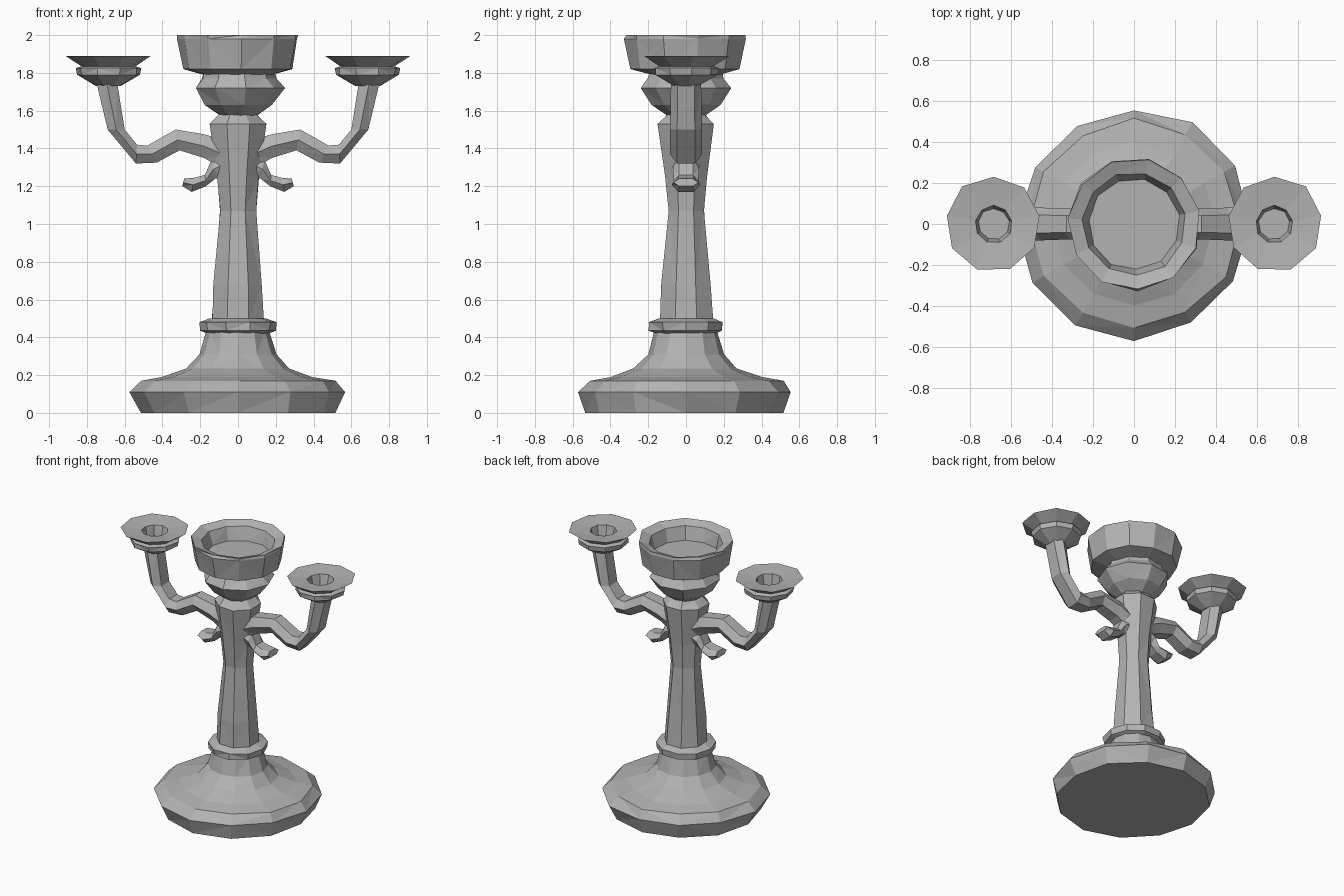
import bpy
import bmesh
import math
import random

random.seed(4)
if "Cube" in bpy.data.objects:
    bpy.data.objects.remove(bpy.data.objects["Cube"], do_unlink=True)

metal = bpy.data.materials.new("grey_metal")
metal.use_nodes = True
grey = (0.45, 0.45, 0.45, 1)
metal.diffuse_color = grey
metal.node_tree.nodes["Principled BSDF"].inputs["Base Color"].default_value = grey


def finish(name, bm):
    """Close the ends, split into flat facets and link the object."""
    bmesh.ops.recalc_face_normals(bm, faces=bm.faces)
    bmesh.ops.triangulate(bm, faces=[f for f in bm.faces if len(f.verts) == 4])
    mesh = bpy.data.meshes.new(name)
    bm.to_mesh(mesh)
    bm.free()
    mesh.materials.append(metal)
    obj = bpy.data.objects.new(name, mesh)
    bpy.context.collection.objects.link(obj)
    return obj


def skin(name, rings):
    """Bridge a sequence of equal point rings and cap both ends."""
    bm = bmesh.new()
    rows = [[bm.verts.new(p) for p in ring] for ring in rings]
    n = len(rows[0])
    for a, b in zip(rows, rows[1:]):
        for i in range(n):
            j = (i + 1) % n
            bm.faces.new((a[i], a[j], b[j], b[i]))
    bm.faces.new(rows[0][::-1])
    bm.faces.new(rows[-1])
    return finish(name, bm)


def lathe(name, profile, sides, rough=0.03, turn=0.0):
    """Turned part with a slightly hand-hewn outline; profile is (radius, z)."""
    rings = []
    for r, z in profile:
        ring = []
        for i in range(sides):
            a = turn + math.tau * i / sides
            rr = r * (1.015 + random.uniform(-rough, rough))
            ring.append((rr * math.cos(a), rr * math.sin(a), z))
        rings.append(ring)
    return skin(name, rings)


def limb(name, sections):
    """Hexagonal bar in the xz plane; each section is (upper, lower, half width)."""
    rings = []
    for (ux, uz), (lx, lz), w in sections:
        mx, mz = (ux + lx) / 2, (uz + lz) / 2
        n = 0.55 * w
        rings.append([(ux, -n, uz), (ux, n, uz), (mx, w, mz),
                      (lx, n, lz), (lx, -n, lz), (mx, -w, mz)])
    return skin(name, rings)


def mirrored(obj, name):
    """Copy a part to the other side of the stem."""
    mesh = obj.data.copy()
    for v in mesh.vertices:
        v.co.x *= -1
    mesh.flip_normals()
    twin = bpy.data.objects.new(name, mesh)
    bpy.context.collection.objects.link(twin)


# Foot and stem
lathe("base", [(0.515, 0), (0.555, 0.11), (0.50, 0.17), (0.39, 0.19), (0.27, 0.235),
               (0.20, 0.31), (0.165, 0.43)], 12, 0.025, math.pi / 2)
lathe("collar", [(0.16, 0.42), (0.20, 0.435), (0.205, 0.48), (0.15, 0.50)], 10)
lathe("shaft", [(0.15, 0.48), (0.135, 0.68), (0.10, 1.07), (0.115, 1.25),
                (0.155, 1.53), (0.105, 1.58)], 8, 0.04, math.pi / 8)

# Central candle holder
lathe("orb", [(0.08, 1.56), (0.18, 1.63), (0.24, 1.72), (0.20, 1.77), (0.19, 1.81)], 9)
lathe("bowl", [(0.18, 1.79), (0.29, 1.82), (0.32, 1.98), (0.315, 2.0),
               (0.25, 1.975), (0.22, 1.88)], 11, 0.02, 0.2)

# Arms and the scrolls beneath them
arm = limb("left_arm", [((0.06, 1.44), (0.06, 1.28), 0.08),
                        ((0.18, 1.475), (0.18, 1.35), 0.08),
                        ((0.33, 1.50), (0.31, 1.39), 0.075),
                        ((0.48, 1.415), (0.43, 1.325), 0.08),
                        ((0.535, 1.42), (0.54, 1.32), 0.085),
                        ((0.60, 1.50), (0.69, 1.50), 0.085),
                        ((0.64, 1.75), (0.75, 1.75), 0.08)])
scroll = limb("left_scroll", [((0.07, 1.40), (0.07, 1.24), 0.07),
                              ((0.14, 1.34), (0.12, 1.24), 0.07),
                              ((0.175, 1.26), (0.17, 1.20), 0.065),
                              ((0.23, 1.245), (0.245, 1.17), 0.075),
                              ((0.285, 1.24), (0.295, 1.20), 0.065)])

# Side candle cups
cup = lathe("left_cup", [(0.065, 1.73), (0.165, 1.79), (0.17, 1.825), (0.145, 1.835),
                         (0.23, 1.89), (0.09, 1.875), (0.075, 1.80)], 9, 0.03, math.pi / 2)
for v in cup.data.vertices:
    v.co.x += 0.685

for part, name in ((arm, "right_arm"), (scroll, "right_scroll"), (cup, "right_cup")):
    mirrored(part, name)
